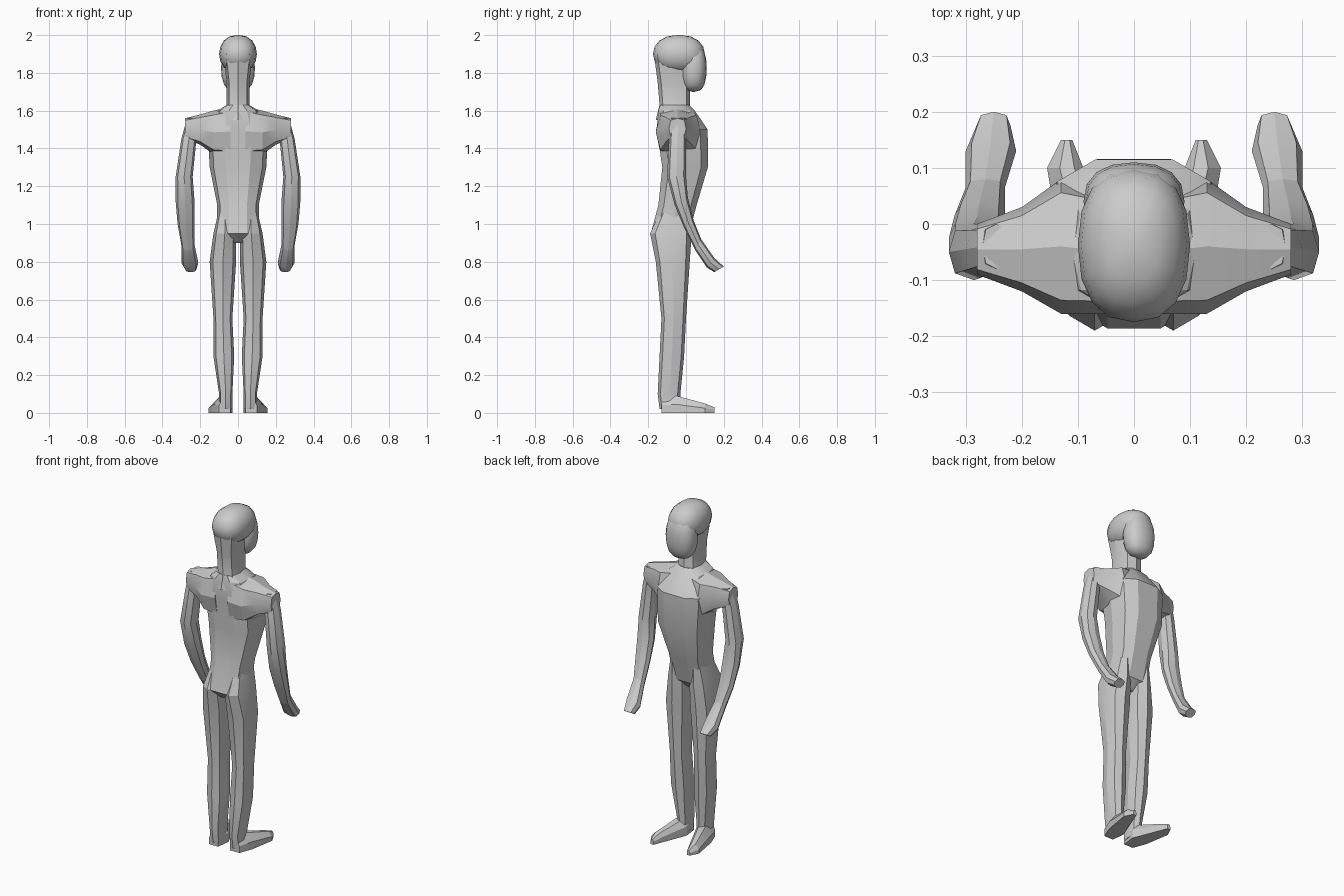
import bpy, bmesh, math
from mathutils import Vector

cube = bpy.data.objects.get("Cube")
if cube:
    bpy.data.objects.remove(cube, do_unlink=True)

SHADE = .6
grey = bpy.data.materials.new("plain grey")
grey.use_nodes = True
grey.diffuse_color = (SHADE, SHADE, SHADE, 1)
grey.node_tree.nodes["Principled BSDF"].inputs["Base Color"].default_value = grey.diffuse_color


def soften(value, power):
    return math.copysign(abs(value) ** power, value)


def span(limits, t):
    """Map t from the range minus one to one onto a pair of limits."""
    low, high = limits
    return low + (high - low) * (t + 1) / 2


def outline(sides, power):
    """Rounded polygon filling a unit square."""
    angles = [math.tau * i / sides for i in range(sides)]
    return [(soften(math.cos(a), power), soften(math.sin(a), power)) for a in angles]


def level(z, x, y, rise=0, sides=8, power=.8):
    """Cross-section across the height, its front lifted by rise."""
    return [Vector((span(x, u), span(y, v), z + span((0, rise), v)))
            for u, v in outline(sides, power)]


def middle(z, half, back, front, sides=10, power=.72):
    """Cross-section centred on the body."""
    return level(z, (-half, half), (back, front), sides=sides, power=power)


def upright_slice(x, y, z):
    """Cross-section across the shoulder."""
    return [Vector((x, span(y, u), span(z, v))) for u, v in outline(8, .65)]


def foot_slice(y, inner, outer, top):
    """Flat-soled section with a ridge nearer the inner side."""
    shape = [(-1, 0), (1, 0), (1, .5), (.3, 1), (-.5, 1), (-1, .6)]
    return [Vector((span((inner, outer), u), y, top * v)) for u, v in shape]


def loft(name, rings, mirror=False, angle=25):
    """Skin the cross-sections and cap both ends."""
    bm = bmesh.new()
    loops = [[bm.verts.new(point) for point in ring] for ring in rings]
    for lower, upper in zip(loops, loops[1:]):
        for i in range(len(lower)):
            bm.faces.new((lower[i - 1], lower[i], upper[i], upper[i - 1]))
    bm.faces.new(loops[0])
    bm.faces.new(loops[-1])
    bmesh.ops.recalc_face_normals(bm, faces=bm.faces)
    mesh = bpy.data.meshes.new(name)
    bm.to_mesh(mesh)
    bm.free()
    mesh.materials.append(grey)
    obj = bpy.data.objects.new(name, mesh)
    bpy.context.collection.objects.link(obj)
    if mirror:
        obj.modifiers.new("mirror", "MIRROR")
    bpy.ops.object.select_all(action="DESELECT")
    obj.select_set(True)
    bpy.context.view_layer.objects.active = obj
    bpy.ops.object.shade_smooth_by_angle(angle=math.radians(angle))


def ball(name, half, back, front, bottom, top, power):
    """Boxy rounded form, smooth all over."""
    rings = []
    steps = 8
    for i in range(steps + 1):
        lift = math.pi * (i / steps - .5)
        size = max(math.cos(lift) ** power, .1)
        z = span((bottom, top), math.sin(lift))
        depth = [span((back, front), side * size) for side in (-1, 1)]
        rings.append(middle(z, half * size, *depth, sides=16, power=.85))
    loft(name, rings, angle=60)


# Trunk from crotch to collar
loft("torso", [
    middle(z=.9, half=.04, back=-.14, front=-.03),
    middle(z=.95, half=.11, back=-.19, front=.02),
    middle(z=1.1, half=.11, back=-.15, front=.06),
    middle(z=1.3, half=.15, back=-.13, front=.12),
    middle(z=1.5, half=.16, back=-.16, front=.12),
    middle(z=1.6, half=.11, back=-.15, front=.05),
    middle(z=1.63, half=.06, back=-.14, front=.02)])

# Neck rising into the back of the skull
loft("neck", [
    middle(z=1.55, half=.09, back=-.16, front=.04, sides=8),
    middle(z=1.63, half=.06, back=-.14, front=.02, sides=8),
    middle(z=1.75, half=.06, back=-.15, front=.02, sides=8),
    middle(z=1.9, half=.08, back=-.17, front=0, sides=8)])

# Head
ball("skull", half=.1, back=-.175, front=.1, bottom=1.8, top=2, power=.8)
ball("face", half=.09, back=-.03, front=.11, bottom=1.7, top=1.95, power=.6)

# Shoulders run sideways from the trunk
loft("shoulders", [
    upright_slice(x=.04, y=(-.16, .06), z=(1.36, 1.62)),
    upright_slice(x=.13, y=(-.16, .08), z=(1.37, 1.6)),
    upright_slice(x=.2, y=(-.12, .03), z=(1.42, 1.58)),
    upright_slice(x=.28, y=(-.09, 0), z=(1.45, 1.56))], mirror=True)

# Arms bend forward into blunt hands
wrist = level(z=.86, x=(.23, .3), y=(.05, .08), rise=.06)
loft("arms", [
    level(z=1.56, x=(.22, .27), y=(-.08, 0)),
    level(z=1.45, x=(.22, .3), y=(-.09, 0)),
    level(z=1.25, x=(.24, .33), y=(-.1, 0)),
    level(z=1.1, x=(.23, .33), y=(-.06, .01), rise=.04),
    level(z=.98, x=(.23, .32), y=(-.01, .04), rise=.04),
    wrist], mirror=True)
loft("hands", [
    wrist,
    level(z=.77, x=(.21, .3), y=(.11, .15), rise=.05),
    level(z=.745, x=(.22, .28), y=(.15, .2), rise=.03)], mirror=True)

# Legs from hip to ankle
loft("legs", [
    level(z=1.08, x=(.04, .1), y=(-.13, .03)),
    level(z=.95, x=(.01, .13), y=(-.19, .03)),
    level(z=.8, x=(.01, .15), y=(-.16, .02)),
    level(z=.5, x=(.03, .13), y=(-.13, 0)),
    level(z=.3, x=(.02, .13), y=(-.14, -.01)),
    level(z=.1, x=(.03, .1), y=(-.15, -.03)),
    level(z=.02, x=(.03, .1), y=(-.14, -.03))], mirror=True)

# Feet with the toes turned outward
loft("feet", [
    foot_slice(y=-.13, inner=.04, outer=.1, top=.08),
    foot_slice(y=-.05, inner=.03, outer=.13, top=.09),
    foot_slice(y=.1, inner=.09, outer=.155, top=.05),
    foot_slice(y=.15, inner=.11, outer=.13, top=.03)], mirror=True)
